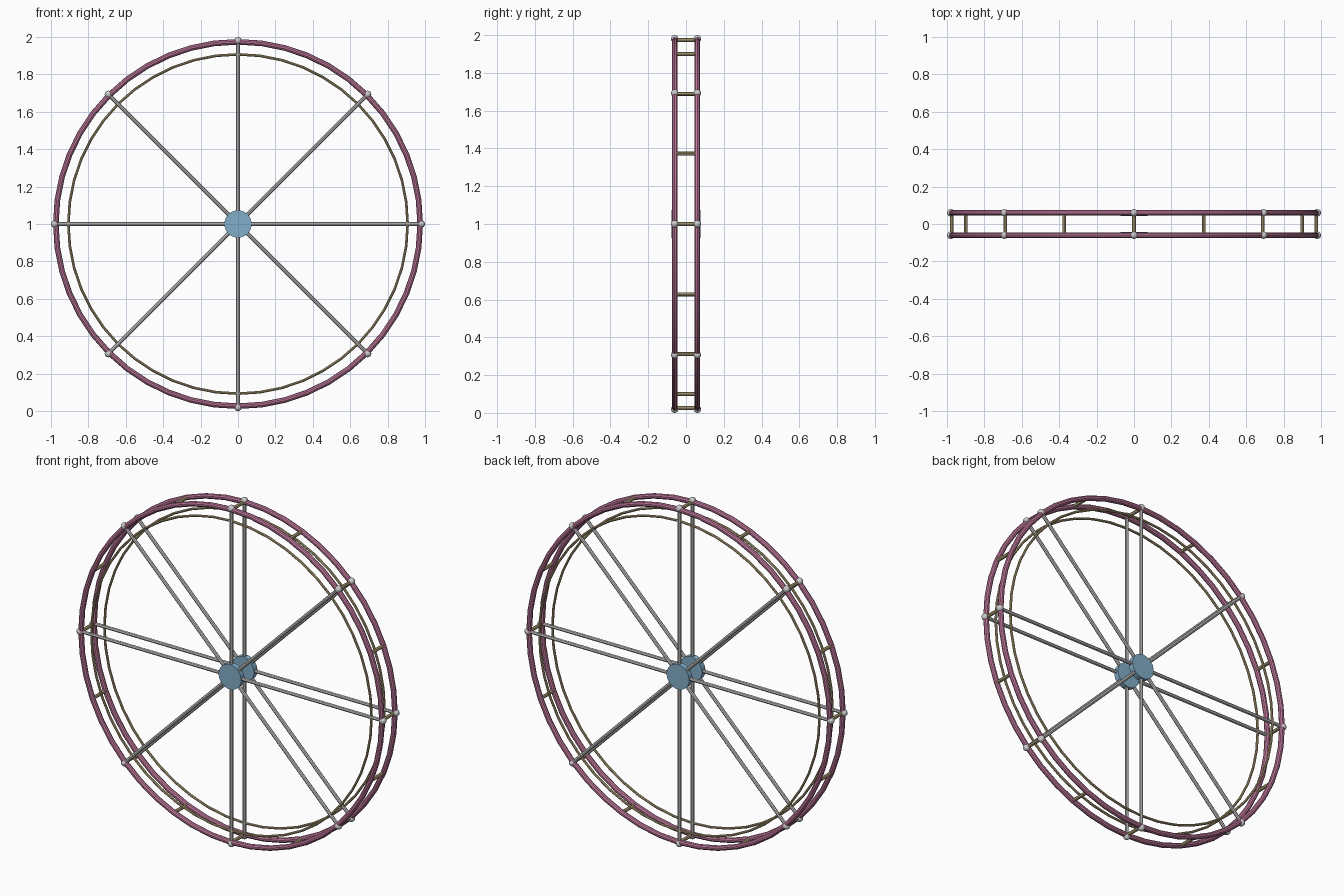
import bpy
from math import sin, cos, pi
from mathutils import Vector

if "Cube" in bpy.data.objects:
    bpy.data.objects.remove(bpy.data.objects["Cube"])

CENTRE = Vector((0, 0, 1))
SIDE_Y = 0.06      # half spacing between the two rims
RIM_R = 0.974


def material(name, rgb):
    m = bpy.data.materials.new(name)
    m.diffuse_color = (*rgb, 1)
    m.use_nodes = True
    m.node_tree.nodes["Principled BSDF"].inputs["Base Color"].default_value = m.diffuse_color
    return m


PINK = material("rim_pink", (0.53, 0.19, 0.33))
GOLD = material("brace_gold", (0.50, 0.41, 0.22))
BLUE = material("hub_blue", (0.22, 0.42, 0.58))


def finish(name, mat=None, smooth=True):
    ob = bpy.context.object
    ob.name = name
    if mat:
        ob.data.materials.append(mat)
    if smooth:
        bpy.ops.object.shade_smooth_by_angle()
    return ob


def rod(name, a, b, radius, sides=8, mat=None):
    d = b - a
    bpy.ops.mesh.primitive_cylinder_add(
        vertices=sides, radius=radius, depth=d.length, location=(a + b) / 2,
        rotation=d.to_track_quat('Z', 'Y').to_euler())
    return finish(name, mat)


def ring(name, y, major, minor, sides, mat):
    bpy.ops.mesh.primitive_torus_add(
        major_radius=major, minor_radius=minor, major_segments=48,
        minor_segments=sides, location=CENTRE + Vector((0, y, 0)),
        rotation=(pi / 2, 0, 0))
    return finish(name, mat)


def on_wheel(angle, y, r=RIM_R):
    return CENTRE + Vector((r * cos(angle), y, r * sin(angle)))


for side, y in (("front", -SIDE_Y), ("back", SIDE_Y)):
    # outer rim and thin inner ring
    ring(f"{side}_rim", y, RIM_R, 0.015, 10, PINK)
    ring(f"{side}_inner_ring", y, 0.907, 0.007, 8, GOLD)
    # hub disc
    hub = CENTRE + Vector((0, y, 0))
    rod(f"{side}_hub", hub - Vector((0, 0.016, 0)),
        hub + Vector((0, 0.016, 0)), 0.073, 24, BLUE)
    # spokes with ball joints where they meet the rim
    for i in range(8):
        tip = on_wheel(i * pi / 4, y)
        rod(f"{side}_spoke_{i}", hub, tip, 0.01)
        bpy.ops.mesh.primitive_uv_sphere_add(
            segments=12, ring_count=8, radius=0.02, location=tip)
        finish(f"{side}_joint_{i}")
        bpy.context.object.location = on_wheel(i * pi / 4, y, 0.98)

# cross bars tying the two rims together
for i in range(16):
    a = i * pi / 8
    rod(f"cross_bar_{i}", on_wheel(a, -SIDE_Y), on_wheel(a, SIDE_Y),
        0.01, 8, GOLD)
